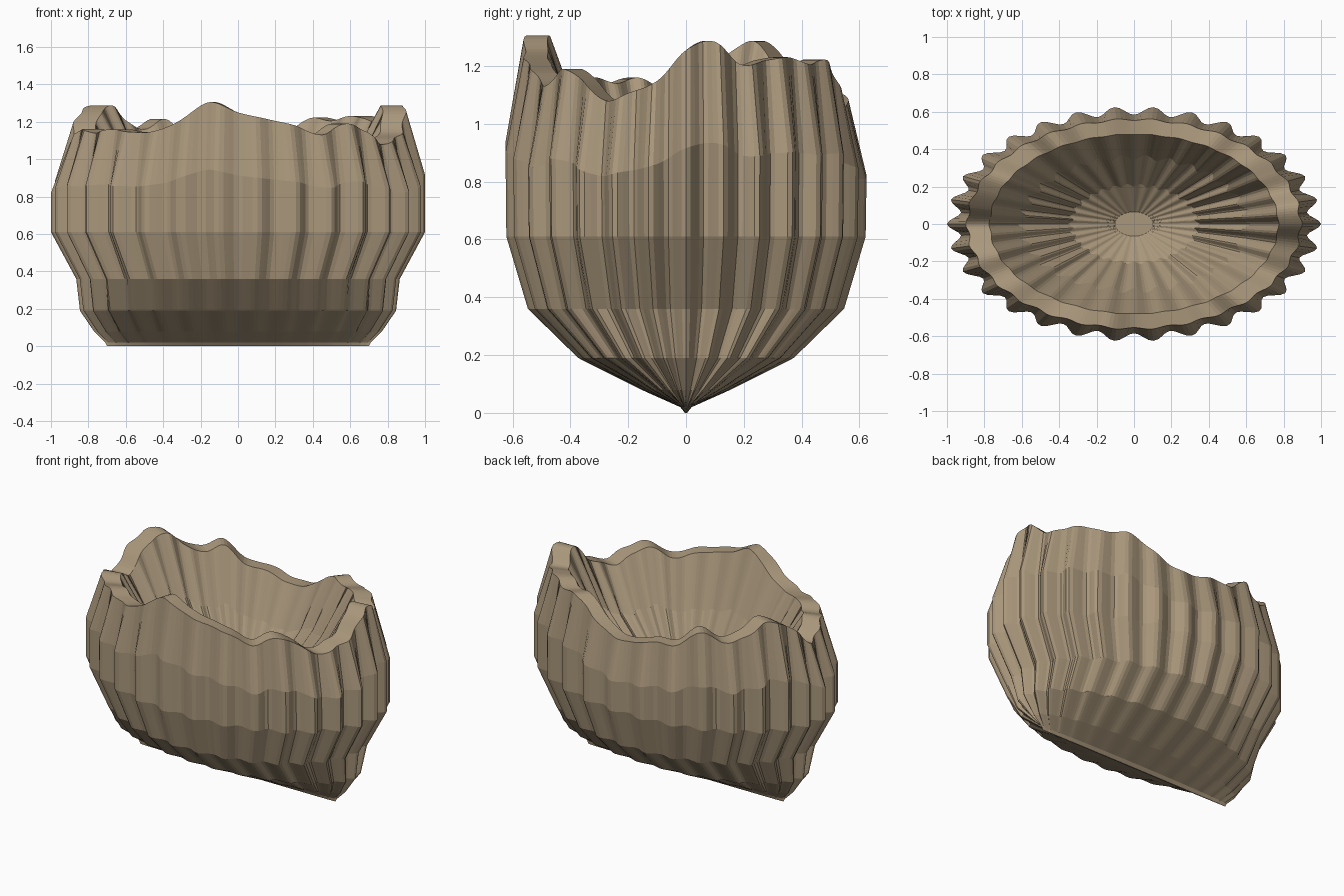
import bpy, bmesh, math

if "Cube" in bpy.data.objects:
    bpy.data.objects.remove(bpy.data.objects["Cube"])

RIBS, PER = 30, 8
N = RIBS * PER

# rim height every 10 degrees, counter-clockwise from +x
RIM = [1.255, 1.285, 1.205, 1.22, 1.23, 1.205, 1.22, 1.14, 1.065,
       1.06, 1.10, 1.11, 1.215, 1.16, 1.20, 1.285, 1.255, 1.18,
       1.08, 1.12, 1.16, 1.14, 1.16, 1.145, 1.15, 1.21, 1.305,
       1.25, 1.215, 1.18, 1.13, 1.19, 1.15, 1.08, 1.11, 1.15]


def rim_z(t):
    """Smooth closed curve through the rim heights."""
    f = math.degrees(t) / 10
    i = int(f)
    u = f - i
    a, b, c, d = (RIM[(i + k) % 36] for k in (-1, 0, 1, 2))
    return b + 0.5 * u * (c - a + u * (2*a - 5*b + 4*c - d + u * (3*(b - c) + d - a)))


def crease_z(t):
    """The shoulder follows the rim at about half its swing."""
    return 0.82 + 0.55 * (rim_z(t) - 1.08)


# rings from keel, up the outside, over the rim and down inside:
# (half width x, half width y, rib depth, height)
RINGS = [
    (0.70, 0.004, 0.02, 0.0),
    (0.71, 0.02, 0.03, 0.02),
    (0.77, 0.155, 0.04, 0.08),
    (0.845, 0.375, 0.05, 0.19),
    (0.865, 0.55, 0.06, 0.36),
    (1.00, 0.625, 0.07, 0.61),
    (1.00, 0.628, 0.07, crease_z),
    (0.90, 0.565, 0.02, rim_z),
    (0.775, 0.482, 0.01, rim_z),
    (0.62, 0.37, 0.07, crease_z),
    (0.35, 0.215, 0.07, 0.61),
    (0.10, 0.065, 0.0, 0.50),
]

bm = bmesh.new()
rings = []
for rx, ry, depth, h in RINGS:
    ring = []
    for i in range(N):
        t = 2 * math.pi * i / N
        r = 1 - depth * (0.5 - 0.5 * math.cos(RIBS * t))
        z = h(t) if callable(h) else h
        ring.append(bm.verts.new((rx * r * math.cos(t), ry * r * math.sin(t), z)))
    rings.append(ring)

# walls between neighbouring rings, then the keel and the inner floor
for a, b in zip(rings, rings[1:]):
    for i in range(N):
        j = (i + 1) % N
        bm.faces.new((a[i], a[j], b[j], b[i]))
bm.faces.new(rings[0][::-1])
bm.faces.new(rings[-1])
bmesh.ops.recalc_face_normals(bm, faces=bm.faces[:])

mesh = bpy.data.meshes.new("ribbed_bowl")
bm.to_mesh(mesh)
bm.free()
bowl = bpy.data.objects.new("ribbed_bowl", mesh)
bpy.context.collection.objects.link(bowl)

# brown shell colour, flat faces
mat = bpy.data.materials.new("shell_brown")
mat.diffuse_color = (0.40, 0.31, 0.20, 1)
mat.use_nodes = True
mat.node_tree.nodes["Principled BSDF"].inputs["Base Color"].default_value = mat.diffuse_color
mesh.materials.append(mat)
